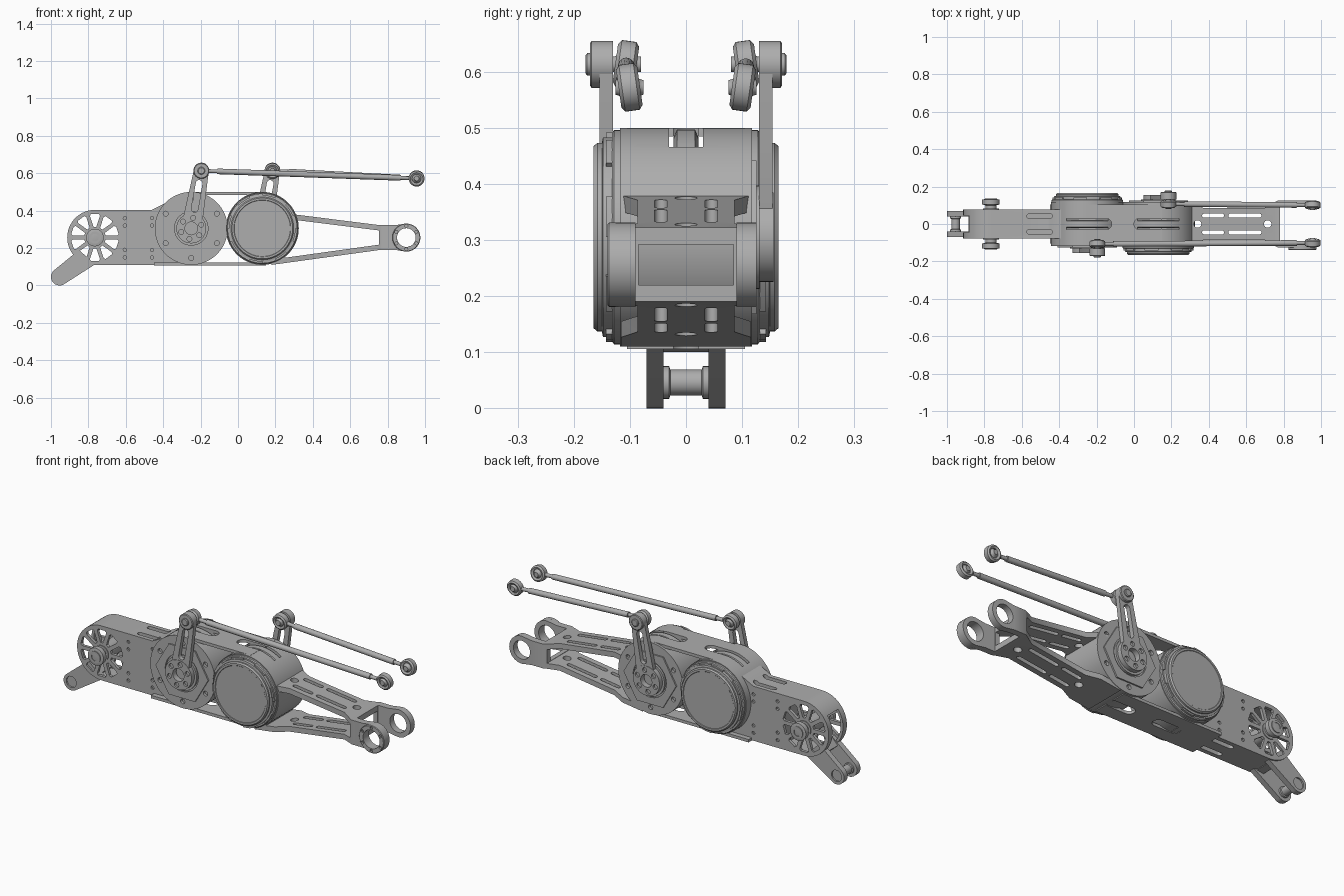
import bpy, bmesh, math
from mathutils import Vector, Matrix
from mathutils.geometry import convex_hull_2d

if "Cube" in bpy.data.objects:
    bpy.data.objects.remove(bpy.data.objects["Cube"])

grey = bpy.data.materials.new("machined grey")
grey.diffuse_color = (0.42, 0.42, 0.42, 1)
grey.use_nodes = True
grey.node_tree.nodes["Principled BSDF"].inputs["Base Color"].default_value = grey.diffuse_color


# ---------- helpers ----------
def circle(x, z, r, n=40):
    return [(x + r * math.cos(2 * math.pi * i / n), z + r * math.sin(2 * math.pi * i / n)) for i in range(n)]


def hull(*pts):
    flat = [Vector(p) for group in pts for p in group]
    return [tuple(flat[i]) for i in convex_hull_2d(flat)]


def capsule(a, ra, b, rb, n=40):
    return hull(circle(*a, ra, n), circle(*b, rb, n))


def rect(x0, x1, z0, z1):
    return [(x0, z0), (x1, z0), (x1, z1), (x0, z1)]


def finish(name, bm):
    bmesh.ops.remove_doubles(bm, verts=bm.verts, dist=1e-6)
    bmesh.ops.recalc_face_normals(bm, faces=bm.faces)
    me = bpy.data.meshes.new(name)
    bm.to_mesh(me)
    bm.free()
    me.materials.append(grey)
    ob = bpy.data.objects.new(name, me)
    bpy.context.collection.objects.link(ob)
    return ob


def prisms(name, shapes, axis='y'):
    """Extrude each (outline, low, high) along y (outline in x,z) or z (outline in x,y)."""
    bm = bmesh.new()
    for pts, lo, hi in shapes:
        ends = []
        for w in (lo, hi):
            ends.append([bm.verts.new((u, w, v) if axis == 'y' else (u, v, w)) for u, v in pts])
        n = len(pts)
        bm.faces.new(ends[0])
        bm.faces.new(ends[1])
        for i in range(n):
            j = (i + 1) % n
            bm.faces.new((ends[0][i], ends[0][j], ends[1][j], ends[1][i]))
    return finish(name, bm)


def lathe(name, x, z, profile, closed=False, n=56, y=0, tilt=0):
    """Revolve (radius, y) points around a y axis through x, z."""
    bm = bmesh.new()
    rings = [[bm.verts.new((r * math.cos(2 * math.pi * i / n), h, r * math.sin(2 * math.pi * i / n)))
              for i in range(n)] for r, h in profile]
    for k in range(len(rings) if closed else len(rings) - 1):
        a, b = rings[k], rings[(k + 1) % len(rings)]
        for i in range(n):
            j = (i + 1) % n
            bm.faces.new((a[i], a[j], b[j], b[i]))
    if not closed:
        bm.faces.new(rings[0])
        bm.faces.new(rings[-1])
    bmesh.ops.transform(bm, verts=bm.verts,
                        matrix=Matrix.Translation((x, y, z)) @ Matrix.Rotation(tilt, 4, 'X'))
    return finish(name, bm)


def boolean(ob, cutter, op='DIFFERENCE'):
    m = ob.modifiers.new("cut", 'BOOLEAN')
    m.operation, m.object, m.solver = op, cutter, 'EXACT'
    dg = bpy.context.evaluated_depsgraph_get()
    dg.update()
    me = bpy.data.meshes.new_from_object(ob.evaluated_get(dg))
    ob.modifiers.clear()
    ob.data = me
    bpy.data.objects.remove(cutter)
    return ob


def polar(cx, cz, r, count, start=0):
    return [(cx + r * math.cos(start + 2 * math.pi * i / count),
             cz + r * math.sin(start + 2 * math.pi * i / count)) for i in range(count)]


XA, XB, ZM = -0.25, 0.13, 0.305      # the two motor axes
WX, WZ = -0.765, 0.256               # lower joint axis

# ---------- lower housing with spoked sides ----------
arc = [p for p in circle(WX, WZ, 0.148, 64) if p[0] <= WX + 0.001]
arc.sort(key=lambda p: p[1])
outline = arc + [(-0.46, 0.404), (-0.39, 0.44), (XA, 0.44), (XA, 0.108)]
housing = prisms("lower_housing", [(outline, -0.078, 0.078)])
boolean(housing, prisms("c", [(hull(circle(WX, WZ, 0.134), rect(-0.7, -0.63, 0.125, 0.387)), -0.062, 0.062)]))
boolean(housing, prisms("c", [(rect(-1, -0.82, 0.15, 0.345), -0.045, 0.045)]))
wedges = []
for i in range(10):
    a = 2 * math.pi * (i + 0.5) / 10
    wedges.append(([(WX + r * math.cos(a + d), WZ + r * math.sin(a + d))
                    for r, d in ((0.058, -0.13), (0.118, -0.23), (0.128, -0.17), (0.128, 0.17),
                                 (0.118, 0.23), (0.058, 0.13))], -0.2, 0.2))
boolean(housing, prisms("c", wedges))
# bolt holes in both cheeks, slots in top and bottom
holes = [(circle(x, z, 0.009, 12), s - 0.01, s + 0.01) for s in (-0.078, 0.078)
         for x in (-0.605, -0.46) for z in (0.15, 0.19, 0.32, 0.36)]
boolean(housing, prisms("c", holes))
slots = [(capsule((-0.56, y), 0.013, (-0.45, y), 0.013, 20), z - 0.02, z + 0.02)
         for y in (-0.042, 0.042) for z in (0.108, 0.404)]
boolean(housing, prisms("c", slots, 'z'))

# lower axle with caps
lathe("lower_axle", WX, WZ, [(0.028, -0.134), (0.047, -0.13), (0.047, -0.105), (0.03, -0.1), (0.03, -0.082),
                             (0.042, -0.082), (0.042, 0.082), (0.03, 0.082), (0.03, 0.1), (0.047, 0.105),
                             (0.047, 0.13), (0.028, 0.134)])
for s in (-1, 1):
    lathe("axle_bearing", WX, WZ, [(0.02, s * 0.13), (0.032, s * 0.13), (0.032, s * 0.137), (0.02, s * 0.137)], True)

# ---------- foot fork ----------
FX, FZ = -0.954, 0.046
plate = hull(circle(FX, FZ, 0.046), [(-0.85, 0.19), (-0.79, 0.115), (-0.765, 0.112), (-0.83, 0.155)])
for s in (-1, 1):
    cheek = prisms("foot_cheek", [(plate, min(s * 0.04, s * 0.07), max(s * 0.04, s * 0.07))])
    boolean(cheek, prisms("c", [(circle(FX, FZ, 0.03), s * 0.07 - 0.008, s * 0.07 + 0.008)]))
prisms("foot_bridge", [([(-0.885, 0.15), (-0.85, 0.188), (-0.79, 0.13), (-0.79, 0.107), (-0.83, 0.1)],
                        -0.041, 0.041)])
lathe("foot_pin", FX, FZ, [(0.029, -0.04), (0.029, -0.03), (0.023, -0.028), (0.023, 0.028),
                           (0.029, 0.03), (0.029, 0.04)], n=32)

# ---------- motor housing ----------
for x, s in ((XA, -1), (XB, 1)):
    drum = prisms("motor_drum", [(circle(x, ZM, 0.195, 72), -0.118, 0.118)])
    boolean(drum, prisms("c", [(rect(x - 0.11, x + 0.11, 0.45, 0.6), -0.03, 0.03)]))
    # bolt circle on the crank side
    boolean(drum, prisms("c", [(circle(a, b, 0.013, 16), s * 0.118 - 0.015, s * 0.118 + 0.015)
                               for a, b in polar(x, ZM, 0.158, 6, math.pi / 6)]))
    lathe("drive_pulley", x, ZM, [(0.178, -0.022), (0.192, -0.016), (0.192, 0.016), (0.178, 0.022)])
for z0, z1, nm in ((0.484, 0.5, "top_band"), (0.106, 0.122, "bottom_band")):
    band = prisms(nm, [(rect(-0.25 if z0 > 0.3 else -0.45, 0.15, z0, z1), -0.105, 0.105)])
    cuts = [(capsule((XA, 0), 0.03, (XA + 0.1, 0), 0.03, 20), z0 - 0.1, z1 + 0.1),
            (capsule((XB - 0.1, 0), 0.03, (XB, 0), 0.03, 20), z0 - 0.1, z1 + 0.1)]
    boolean(band, prisms("c", cuts, 'z'))

# ---------- per side: motor cover, hexagon flange, crank, push rod ----------
EX, EZ = 0.955, 0.572
for s, xm, xc in ((-1, XB, XA), (1, XA, XB)):
    def span(a, b):
        return min(s * a, s * b), max(s * a, s * b)

    lathe("motor_cover", xm, ZM, [(r, s * y) for r, y in (
        (0.191, 0.1), (0.191, 0.128), (0.186, 0.132), (0.178, 0.132), (0.178, 0.148), (0.168, 0.15),
        (0.168, 0.158), (0.162, 0.165), (0.152, 0.165), (0.15, 0.163))], n=72)
    clips = []
    for i in range(8):
        a = math.pi * i / 4 + 0.2
        clips.append(([(xm + r * math.cos(a + d), ZM + r * math.sin(a + d)) for r, d in
                       ((0.165, -0.2), (0.187, -0.2), (0.187, 0), (0.187, 0.2), (0.165, 0.2), (0.165, 0))],
                      *span(0.13, 0.143)))
    prisms("cover_clips", clips)

    hexa = prisms("hexagon_flange", [(circle(xc, ZM, 0.158, 6), *span(0.11, 0.126))])
    boolean(hexa, prisms("c", [(circle(xc, ZM, 0.1), *span(0.119, 0.2))]))
    lathe("output_bearing", xc, ZM, [(0.04, s * 0.11), (0.092, s * 0.11), (0.092, s * 0.131), (0.04, s * 0.131)], True)

    # crank: bolted hub, slotted arm, end boss
    tx, tz = xc + 0.054, 0.613
    hub = prisms("crank_hub", [(circle(xc, ZM, 0.08), *span(0.125, 0.156))])
    boolean(hub, prisms("c", [(circle(xc, ZM, 0.034, 24), *span(0.1, 0.2))] +
                        [(circle(a, b, 0.013, 16), *span(0.145, 0.2)) for a, b in polar(xc, ZM, 0.057, 6, 0.35)]))
    base = (xc + 0.054 * 0.2, ZM + 0.308 * 0.2)
    arm = prisms("crank_arm", [(capsule(base, 0.052, (tx, tz), 0.04), *span(0.13, 0.154))])
    at = lambda t: (xc + 0.054 * t, ZM + 0.308 * t)
    boolean(arm, prisms("c", [(capsule(at(0.34), 0.018, at(0.78), 0.018, 24), *span(0.1, 0.2))]))
    boolean(arm, prisms("c", [(circle(xc, ZM, 0.075), *span(0.1, 0.2))]))
    lathe("crank_boss", tx, tz, [(0.042, s * 0.13), (0.042, s * 0.168), (0.038, s * 0.171)], n=40)
    lathe("crank_bolt", tx, tz, [(0.014, s * 0.08), (0.014, s * 0.13), (0.02, s * 0.15), (0.02, s * 0.176),
                                 (0.016, s * 0.179)], n=24)

    # push rod with an eye at each end
    for ex, ez, ey, tilt in ((tx, tz, 0.107, 0.14), (EX, EZ, 0.101, -0.14)):
        eye = [(0.024, -0.014), (0.034, -0.019), (0.042, -0.013), (0.042, 0.013), (0.034, 0.019), (0.024, 0.014)]
        lathe("rod_eye", ex, ez, eye, True, 36, s * ey, s * tilt)
        lathe("rod_ball", ex, ez, [(0.013, -0.025), (0.015, -0.018), (0.024, -0.009), (0.026, 0),
                                   (0.024, 0.009), (0.015, 0.018), (0.013, 0.025)], False, 24, s * ey)
    a, b = Vector((tx, s * 0.107, tz)), Vector((EX, s * 0.101, EZ))
    d = (b - a).normalized()
    for nm, r, gap in (("push_rod", 0.015, 0.085), ("rod_stud", 0.01, 0.036)):
        p, q = a + d * gap, b - d * gap
        bm = bmesh.new()
        bmesh.ops.create_cone(bm, cap_ends=True, segments=20, radius1=r, radius2=r, depth=(q - p).length)
        bmesh.ops.transform(bm, verts=bm.verts, matrix=Matrix.Translation((p + q) / 2) @
                            d.to_track_quat('Z', 'Y').to_matrix().to_4x4())
        finish(nm, bm)

# ---------- upper fork: side outline crossed with plan outline ----------
KX, KZ = 0.9, 0.256
side = [(0.18, 0.395), (0.76, 0.322), (0.84, 0.322)]
side += [p for p in circle(KX, KZ, 0.075)[30:] + circle(KX, KZ, 0.075)[:11]][::-1]
side += [(0.84, 0.19), (0.76, 0.19), (0.18, 0.11)]
fork = prisms("upper_fork", [(side, -0.2, 0.2)])
half = [(0.15, 0.116), (0.3, 0.116), (0.37, 0.086), (0.7, 0.086), (0.77, 0.126), (1.0, 0.126), (1.0, 0.09), (0.78, 0.09)]
boolean(fork, prisms("c", [(half + [(x, -y) for x, y in reversed(half)], 0, 0.6)], 'z'), 'INTERSECT')
boolean(fork, prisms("c", [([(0.25, 0.357), (0.755, 0.294), (0.755, 0.218), (0.25, 0.148)], -0.3, 0.3)]))
boolean(fork, prisms("c", [(rect(0.72, 0.8, 0.22, 0.292), -0.085, 0.085)]))
boolean(fork, prisms("c", [(circle(KX, KZ, 0.05), -0.3, 0.3)]))
# slots and round holes through both beams
cuts = [(capsule((x0, y), 0.011, (x1, y), 0.011, 20), 0, 0.6)
        for y in (-0.045, 0.045) for x0, x1 in ((0.375, 0.47), (0.515, 0.67))]
cuts += [(circle(x, 0, 0.02, 24), 0, 0.6) for x in (0.34, 0.715)]
boolean(fork, prisms("c", cuts, 'z'))
ring = lathe("fork_bearing_ring", KX, KZ, [(0.05, -0.14), (0.072, -0.14), (0.075, -0.137), (0.075, -0.12),
                                           (0.05, -0.12)], True)
boolean(ring, prisms("c", [(circle(a, b, 0.008, 12), -0.2, -0.13) for a, b in polar(KX, KZ, 0.062, 6, math.pi / 6)]))

# ---------- smooth the round faces, keep edges sharp ----------
bpy.ops.object.select_all(action='DESELECT')
for ob in bpy.context.scene.objects:
    ob.select_set(True)
    bpy.context.view_layer.objects.active = ob
bpy.ops.object.shade_smooth_by_angle(angle=math.radians(30))
